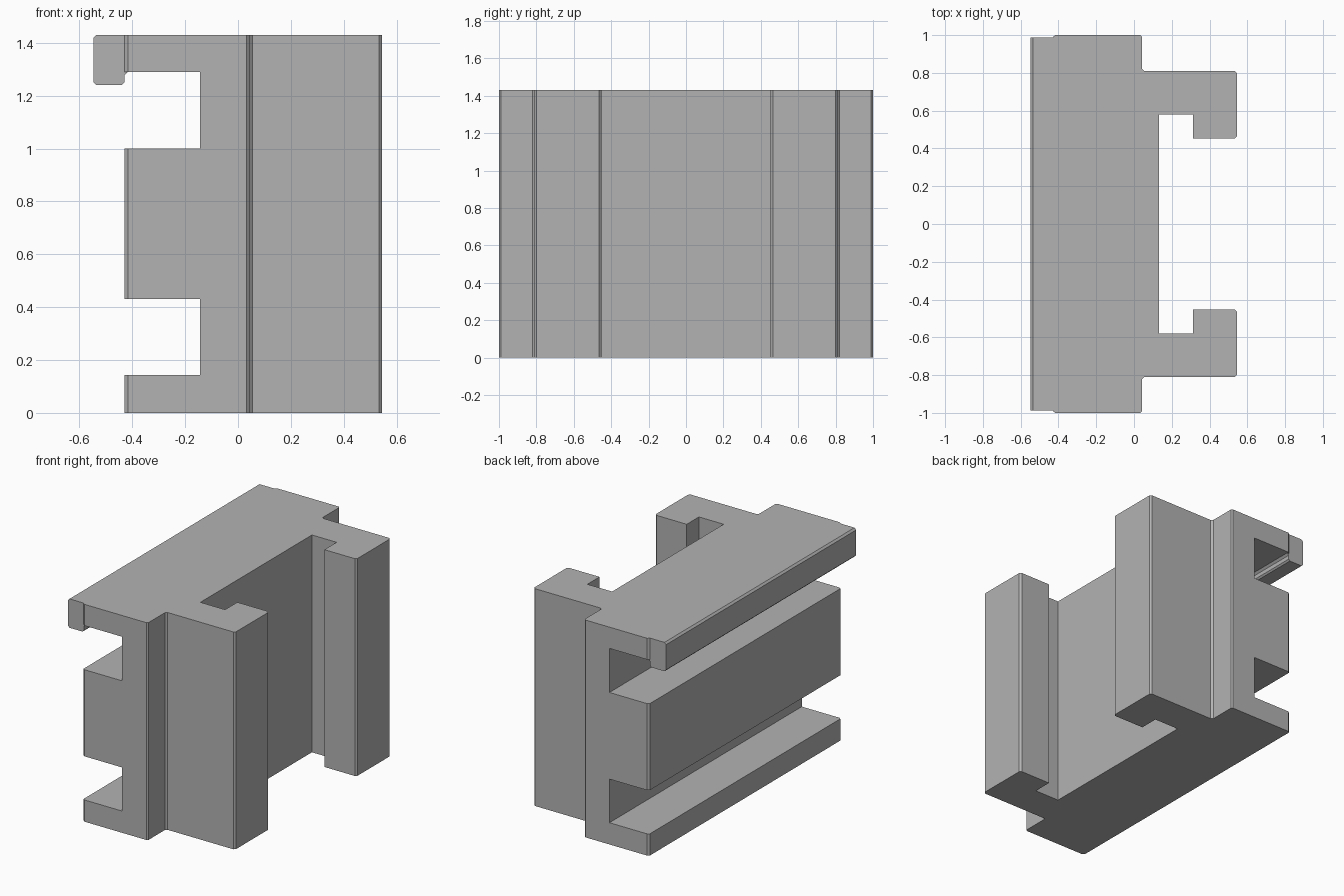
import bpy
from mathutils import Vector

cube = bpy.data.objects.get("Cube")
if cube:
    bpy.data.objects.remove(cube, do_unlink=True)

HEIGHT = 1.43

grey = bpy.data.materials.new("plain grey")
grey.use_nodes = True
colour = (0.45, 0.45, 0.45, 1)
grey.diffuse_color = colour
grey.node_tree.nodes["Principled BSDF"].inputs["Base Color"].default_value = colour


def prism(name, outline, axis, low, high):
    """Extrude a closed outline: (x, y) along z, or (x, z) along y."""
    def place(point, level):
        a, b = point
        return Vector((a, b, level)) if axis == "z" else Vector((a, level, b))

    n = len(outline)
    verts = [place(p, level) for level in (low, high) for p in outline]
    faces = [tuple(reversed(range(n))), tuple(range(n, 2 * n))]
    faces += [(i, (i + 1) % n, (i + 1) % n + n, i + n) for i in range(n)]
    if axis == "y":
        faces = [tuple(reversed(f)) for f in faces]
    # Outlines are given clockwise, so turn every face outward
    faces = [tuple(reversed(f)) for f in faces]
    mesh = bpy.data.meshes.new(name)
    mesh.from_pydata(verts, [], faces)
    mesh.materials.append(grey)
    obj = bpy.data.objects.new(name, mesh)
    bpy.context.collection.objects.link(obj)
    return obj


def combine(target, tool, operation):
    """Apply a boolean and remove its tool."""
    mod = target.modifiers.new(operation.lower(), "BOOLEAN")
    mod.operation = operation
    mod.solver = "EXACT"
    mod.object = tool
    bpy.context.view_layer.objects.active = target
    bpy.ops.object.modifier_apply(modifier=mod.name)
    bpy.data.objects.remove(tool, do_unlink=True)


# Body: half of the plan, with softened outer corners, mirrored front to back
half = [
    (-0.43, 0.99), (-0.417, 1.0),
    (0.033, 1.0), (0.043, 0.99),
    (0.043, 0.822), (0.055, 0.81),
    (0.533, 0.81), (0.545, 0.798),
    (0.545, 0.465), (0.533, 0.453),
    (0.312, 0.453), (0.312, 0.58), (0.132, 0.58),
]
plan = half + [(x, -y) for x, y in reversed(half)]
body = prism("channel_body", plan, "z", 0, HEIGHT)

# Two long slots in the left face
for bottom, top in ((0.143, 0.43), (1.0, 1.29)):
    slot = [(-0.7, bottom), (-0.7, top), (-0.143, top), (-0.143, bottom)]
    combine(body, prism("slot_cutter", slot, "y", -1.2, 1.2), "DIFFERENCE")

# Hanging lip along the upper flange
lip = [
    (-0.40, HEIGHT), (-0.40, 1.29), (-0.417, 1.29), (-0.43, 1.277),
    (-0.43, 1.25), (-0.44, 1.24), (-0.535, 1.24), (-0.547, 1.252),
    (-0.547, HEIGHT - 0.012), (-0.535, HEIGHT),
]
combine(body, prism("hanging_lip", lip, "y", -0.988, 0.988), "UNION")
